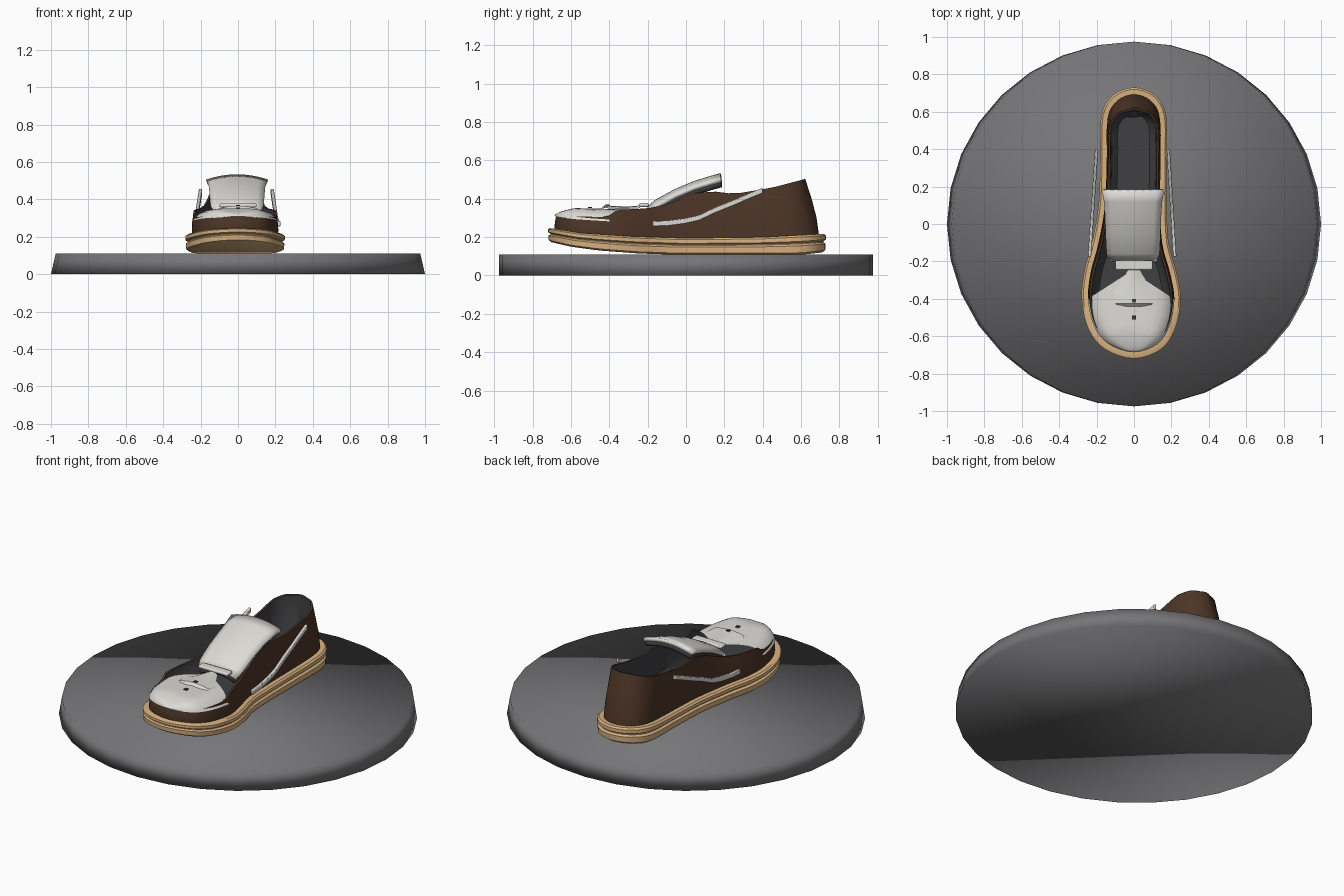
import bpy, bmesh, math
from mathutils import Vector

if "Cube" in bpy.data.objects:
    bpy.data.objects.remove(bpy.data.objects["Cube"])


def material(name, rgb):
    m = bpy.data.materials.new(name)
    m.use_nodes = True
    m.diffuse_color = (*rgb, 1)
    m.node_tree.nodes["Principled BSDF"].inputs["Base Color"].default_value = (*rgb, 1)
    return m


GREY = material("stand grey", (0.18, 0.18, 0.19))
TAN = material("sole tan", (0.70, 0.45, 0.22))
BROWN = material("leather brown", (0.075, 0.036, 0.02))
WHITE = material("panel white", (0.72, 0.71, 0.67))
DARK = material("lining dark", (0.05, 0.05, 0.055))


def build(name, verts, faces, mat, angle=40):
    me = bpy.data.meshes.new(name)
    me.from_pydata([tuple(v) for v in verts], [], faces)
    bm = bmesh.new()
    bm.from_mesh(me)
    bmesh.ops.remove_doubles(bm, verts=bm.verts, dist=0.0005)
    bmesh.ops.recalc_face_normals(bm, faces=bm.faces)
    bm.to_mesh(me)
    bm.free()
    me.materials.append(mat)
    ob = bpy.data.objects.new(name, me)
    bpy.context.collection.objects.link(ob)
    bpy.ops.object.select_all(action="DESELECT")
    ob.select_set(True)
    bpy.context.view_layer.objects.active = ob
    bpy.ops.object.shade_smooth_by_angle(angle=math.radians(angle))
    return ob


def lerp_table(table, y):
    for (a, p), (b, q) in zip(table, table[1:]):
        if y <= b:
            t = max(0, (y - a) / (b - a))
            return p + (q - p) * t
    return table[-1][1]


# Foot outline: y, right edge, left edge from heel to toe
HALF = [(0.73, 0, 0), (0.69, .11, -.11), (0.58, .172, -.175), (0.35, .175, -.18),
        (0.1, .175, -.19), (-0.1, .185, -.225), (-0.25, .225, -.265),
        (-0.4, .25, -.28), (-0.56, .22, -.245), (-0.67, .145, -.155), (-0.72, 0, 0)]
CTRL = [Vector((r, y)) for y, r, l in HALF] + [Vector((l, y)) for y, r, l in HALF[-2:0:-1]]
STEP = 4
LOOP = []
for i in range(len(CTRL)):
    a, b, c, d = (CTRL[(i + k) % len(CTRL)] for k in (-1, 0, 1, 2))
    for s in range(STEP):
        t = s / STEP
        LOOP.append(0.5 * (2 * b + (c - a) * t + (2 * a - 5 * b + 4 * c - d) * t * t
                           + (3 * b - a - 3 * c + d) * t ** 3))
N = len(LOOP)
TOE = N // 2


def ring(inset, height):
    """Outline moved inward by inset(y), lifted to height(y)."""
    out = []
    for i, p in enumerate(LOOP):
        tan = (LOOP[(i + 1) % N] - LOOP[i - 1]).normalized()
        q = p + Vector((-tan.y, tan.x)) * -inset(p.y)
        out.append(Vector((q.x, q.y, height(q.y))))
    return out


def loft(name, rings, mat, cap_first=False, cap_last=False, angle=40):
    verts = [v for r in rings for v in r]
    faces = []
    for k in range(len(rings) - 1):
        for i in range(N):
            j = (i + 1) % N
            faces.append((k * N + i, k * N + j, k * N + N + j, k * N + N + i))
    for use, base in ((cap_first, 0), (cap_last, (len(rings) - 1) * N)):
        if use:
            for i in range(TOE):
                f = [base + i, base + i + 1, base + N - i - 1, base + (N - i) % N]
                faces.append(tuple(dict.fromkeys(f)))
    return build(name, verts, faces, mat, angle)


def grid(name, rows, mat, closed=False):
    w = len(rows[0])
    faces = [(r * w + c, r * w + (c + 1) % w, r * w + w + (c + 1) % w, r * w + w + c)
             for r in range(len(rows) - 1) for c in range(w if closed else w - 1)]
    if closed:
        faces += [tuple(range(w)), tuple(range((len(rows) - 1) * w, len(rows) * w))]
    return build(name, [v for r in rows for v in r], faces, mat)


def box(name, loc, size, mat, bevel=0.0):
    bm = bmesh.new()
    bmesh.ops.create_cube(bm, size=1)
    verts = [Vector(loc) + Vector([a * b for a, b in zip(v.co, size)]) for v in bm.verts]
    bm.verts.index_update()
    faces = [[v.index for v in f.verts] for f in bm.faces]
    bm.free()
    ob = build(name, verts, faces, mat)
    if bevel:
        m = ob.modifiers.new("bevel", "BEVEL")
        m.width, m.segments = bevel, 2
    return ob


# Round display stand, softly shaded all over
SEG = 32
disc = []
for z, rx in ((0, 1.0), (0.11, 0.975)):
    disc += [(rx * math.cos(math.tau * i / SEG), 0.975 * math.sin(math.tau * i / SEG), z)
             for i in range(SEG)]
sides = [(i, (i + 1) % SEG, SEG + (i + 1) % SEG, SEG + i) for i in range(SEG)]
build("stand", disc, sides + [tuple(range(SEG)), tuple(range(SEG, 2 * SEG))], GREY, 180)

# Sole with a groove between midsole and welt
BOTTOM = [(-.73, .18), (-.6, .15), (-.45, .13), (-.25, .115), (-.05, .108), (.6, .108), (.73, .122)]
TOP = [(-.73, .25), (-.55, .222), (-.3, .205), (0, .195), (.4, .2), (.73, .218)]


def sole_z(f):
    return lambda y: lerp_table(BOTTOM, y) * (1 - f) + lerp_table(TOP, y) * f


SECTION = [(.02, 0), (.004, .1), (.002, .45), (.014, .55), (.014, .6), (0, .68),
           (0, .9), (.01, 1), (.06, 1)]
loft("sole", [ring(lambda y, d=d: d, sole_z(f)) for d, f in SECTION], TAN, True, True)

# Brown upper wall, leaning inward at the heel
COLLAR = [(-.72, .31), (-.41, .305), (-.36, .342), (-.2, .35), (-.1, .37), (.05, .43),
          (.15, .438), (.25, .425), (.45, .458), (.62, .503)]


def collar_inset(y):
    return 0.043 + 0.065 * min(1, max(0, (y - 0.52) / 0.18))


def wall(t):
    return ring(lambda y: 0.036 * (1 - t) + collar_inset(y) * t ** 1.3,
                lambda y: (lerp_table(TOP, y) - .01) * (1 - t) + lerp_table(COLLAR, y) * t)


rim = ring(lambda y: collar_inset(y) + 0.012, lambda y: lerp_table(COLLAR, y))
loft("upper", [wall(0), wall(.33), wall(.66), wall(1), rim], BROWN)

# Dark lining and footbed
low = ring(lambda y: collar_inset(y) + 0.018, lambda y: 0.27)
bed = ring(lambda y: collar_inset(y) + 0.05, lambda y: 0.235)
loft("lining", [rim, low, bed], DARK, cap_last=True)

# White toe cap: domed rows running from the toe backward
edge = ring(lambda y: 0.034, lambda y: 0)
ROWS, COLS = 12, 16
rows = []
for k in range(ROWS + 1):
    a, b = edge[TOE - k], edge[TOE + k]
    back = k / ROWS
    base = 0.31 - 0.028 * back
    front = min(1, max(0, (a.y + .686) / .08)) ** 0.5
    row = []
    for c in range(COLS + 1):
        s = math.sin((c / COLS - .5) * math.pi)
        p = a.lerp(b, (s + 1) / 2)
        p.y += 0.15 * (1 - abs(s)) * back ** 2
        p.z = base + (0.357 - 0.012 * back - base) * (1 - s ** 6) * front
        row.append(p)
    rows.append(row)
cap = grid("toe_cap", rows, WHITE)

# Raised tab behind the toe, with two small vent holes
tab_rows = []
for y, w, z in ((-.44, .085, .352), (-.425, .1, .366), (-.37, .11, .362), (-.3, .065, .36), (-.24, .03, .365)):
    tab_rows.append([Vector((w * s, y, z - 0.014 * s * s)) for s in (-1, -.5, 0, .5, 1)])
tab = grid("vamp_tab", tab_rows, WHITE)
for y, z in ((-.41, .366), (-.5, .355)):
    box("vent_hole", (0, y, z), (.02, .02, .006), DARK)

# Tongue: arched white panel over a dark pad
SPINE = [(-.2, .362, .125), (-.16, .395, .142), (-.06, .45, .147), (.04, .492, .15),
         (.12, .517, .156), (.18, .534, .166)]


def tongue(name, mat, drop, thick, shrink):
    rs = [[Vector((-.005 + (w - shrink) * s / 4, y, z - drop - 0.028 * (s / 4) ** 2))
           for s in range(-4, 5)] for y, z, w in SPINE]
    ob = grid(name, rs, mat)
    bm = bmesh.new()
    bm.from_mesh(ob.data)
    if sum(f.normal.z for f in bm.faces) < 0:
        bmesh.ops.reverse_faces(bm, faces=bm.faces)
    bm.to_mesh(ob.data)
    bm.free()
    m = ob.modifiers.new("thickness", "SOLIDIFY")
    m.thickness, m.offset = thick, -1


tongue("tongue_panel", WHITE, 0, 0.022, 0)
tongue("tongue_pad", DARK, 0.02, 0.028, 0.01)
box("tongue_loop", (0, -.22, .368), (.2, .05, .02), WHITE, .007)

# Side straps, one per side
PATH = [(-.175, .27), (-.1, .272), (0, .285), (.07, .302), (.15, .34), (.25, .38), (.33, .415), (.4, .443)]
for name, x0, x1 in (("strap_left", .218, .183), ("strap_right", -.238, -.2)):
    rs = []
    for y, z in PATH:
        x = x0 + (x1 - x0) * (y + .175) / .575
        rs.append([Vector((x + dx, y, z + dz)) for dx, dz in
                   ((-.009, -.014), (.009, -.014), (.009, .014), (-.009, .014))])
    strap = grid(name, rs, WHITE, closed=True)
    m = strap.modifiers.new("bevel", "BEVEL")
    m.width, m.segments = .004, 2
